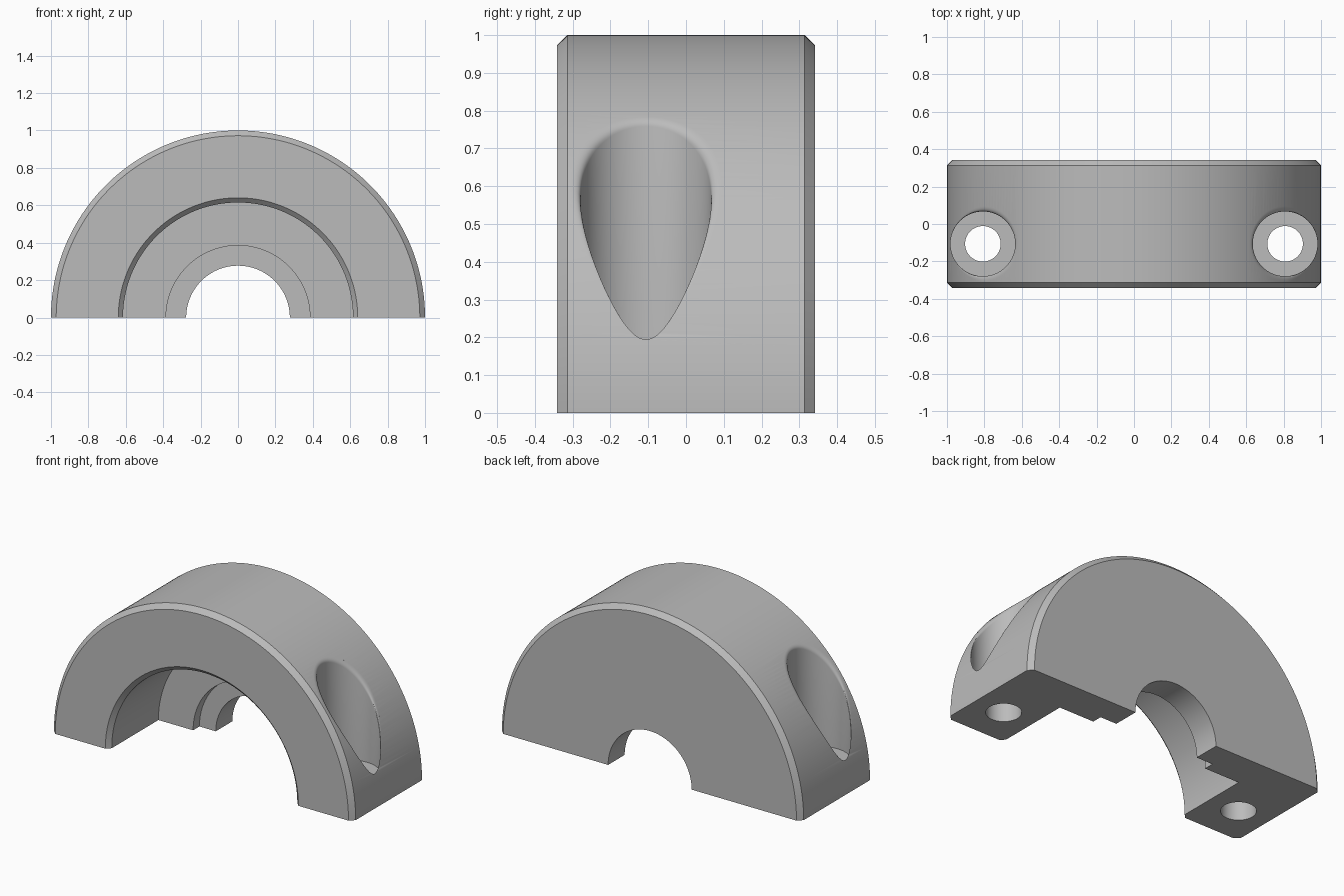
import bpy, bmesh
from math import sin, cos, pi, sqrt

cube = bpy.data.objects.get("Cube")
if cube:
    bpy.data.objects.remove(cube, do_unlink=True)

# One grey material
grey = bpy.data.materials.new("plain grey")
grey.use_nodes = True
COLOUR = (0.5, 0.5, 0.5, 1)
grey.diffuse_color = COLOUR
grey.node_tree.nodes["Principled BSDF"].inputs["Base Color"].default_value = COLOUR


def loft(name, rings, closed):
    """Skin a list of equal vertex rings; join last to first if closed, else cap."""
    bm = bmesh.new()
    rows = [[bm.verts.new(p) for p in ring] for ring in rings]
    n = len(rows[0])
    for a, b in zip(rows, rows[1:]):
        for i in range(n):
            j = (i + 1) % n
            bm.faces.new((a[i], a[j], b[j], b[i]))
    bm.faces.new(rows[0])
    bm.faces.new(rows[-1])
    bmesh.ops.recalc_face_normals(bm, faces=bm.faces)
    mesh = bpy.data.meshes.new(name)
    bm.to_mesh(mesh)
    bm.free()
    mesh.materials.append(grey)
    obj = bpy.data.objects.new(name, mesh)
    bpy.context.collection.objects.link(obj)
    return obj


# Half ring: chamfered outside, stepped bore open to the front (radius, y)
HALF = 0.342
CH = 0.028
profile = [(0.64, -HALF), (1 - CH, -HALF), (1, CH - HALF), (1, HALF - CH),
           (1 - CH, HALF), (0.277, HALF), (0.277, 0.185), (0.385, 0.185),
           (0.385, 0.125), (0.615, 0.125), (0.615, 0.025 - HALF)]
STEPS = 144
body = loft("half_clamp", [[(r * cos(pi * k / STEPS), y, r * sin(pi * k / STEPS))
                            for r, y in profile] for k in range(STEPS + 1)], False)

# Screw pocket cutter: through hole, flat seat, wall and rounded rim
CX, CY, R, HOLE, SEAT, ROUND = 0.808, -0.106, 0.173, 0.095, 0.15, 0.028
SIDES = 72


def rim_width(a):
    c = cos(a)
    return ROUND * (1 - c if c > 0 else 1 - 0.5 * c * c)


def surface(radius, a):
    return sqrt(1 - (CX + radius * cos(a)) ** 2)


def rim_point(a, t):
    """Curve from the pocket wall out onto the curved outer surface."""
    w = rim_width(a)
    edge = surface(R, a)
    z = (1 - t) ** 2 * (edge - w) + 2 * t * (1 - t) * edge + t * t * surface(R + w, a)
    return R + w * t * t, z


def pocket_cutter(side):
    angles = [2 * pi * k / SIDES for k in range(SIDES)]
    levels = [lambda a: (HOLE, -0.1), lambda a: (HOLE, SEAT), lambda a: (R, SEAT)]
    levels += [lambda a, t=k / 6: rim_point(a, t) for k in range(7)]
    levels += [lambda a: (R + rim_width(a), 1.2)]
    rings = []
    for level in levels:
        ring = []
        for a in angles:
            r, z = level(a)
            ring.append((side * (CX + r * cos(a)), CY + r * sin(a), z))
        rings.append(ring)
    cutter = loft("pocket_cutter", rings, False)
    cutter.hide_render = True
    return cutter


bpy.context.view_layer.objects.active = body
body.select_set(True)
for side in (-1, 1):
    cutter = pocket_cutter(side)
    mod = body.modifiers.new("screw_pocket", "BOOLEAN")
    mod.operation = "DIFFERENCE"
    mod.solver = "EXACT"
    mod.object = cutter
    bpy.ops.object.modifier_apply(modifier=mod.name)
    bpy.data.objects.remove(cutter, do_unlink=True)

bpy.ops.object.shade_smooth_by_angle(angle=0.45)
